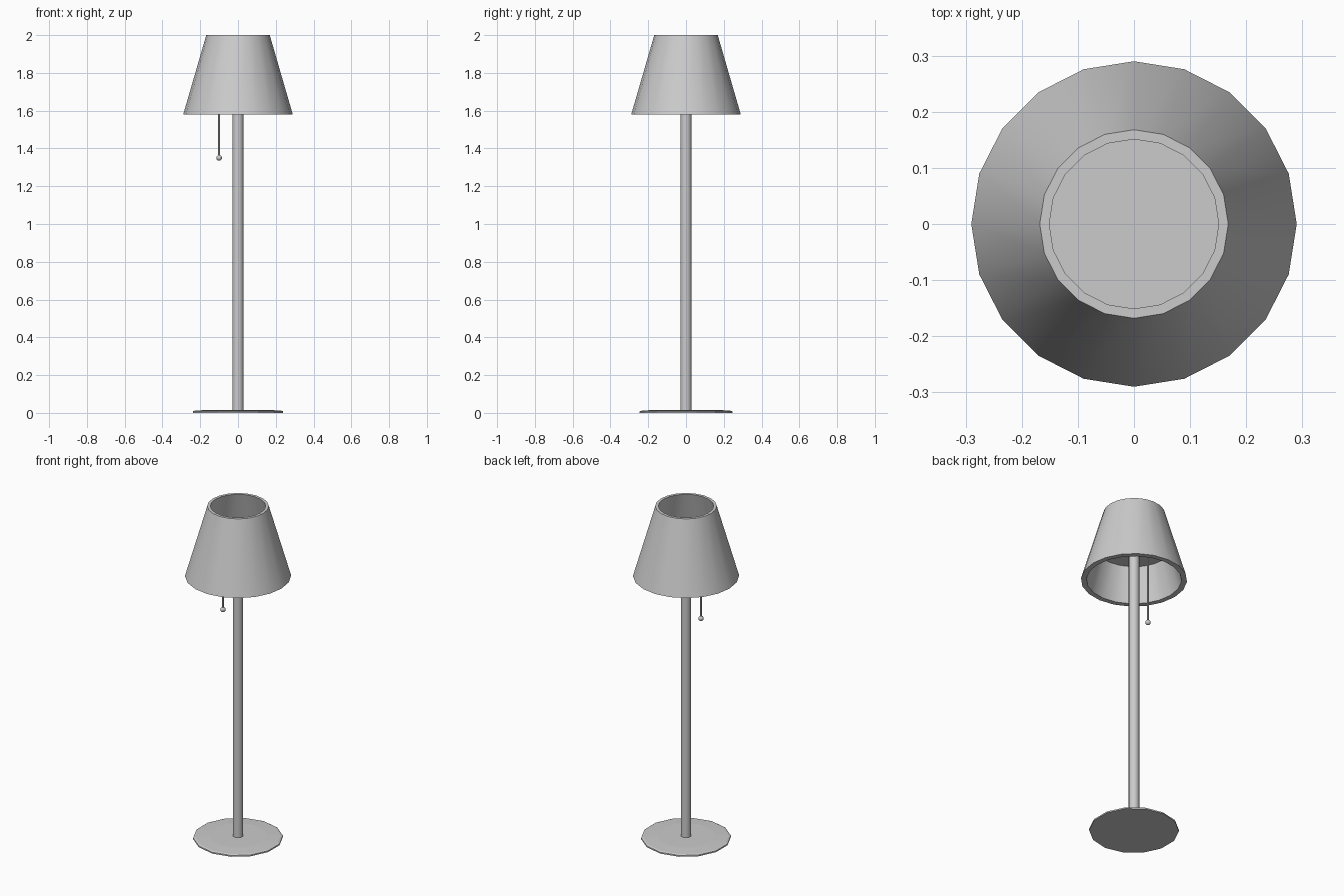
import bpy, bmesh
from math import sin, cos, pi, radians

if "Cube" in bpy.data.objects:
    bpy.data.objects.remove(bpy.data.objects["Cube"])


def lathe(name, profile, sides, closed=False, start=0.0, x=0.0, smooth=True):
    """Revolve (radius, z) points around a vertical axis; open profiles are capped."""
    bm = bmesh.new()
    rings = []
    for r, z in profile:
        rings.append([bm.verts.new((x + r * cos(start + 2 * pi * i / sides),
                                    r * sin(start + 2 * pi * i / sides), z))
                      for i in range(sides)])
    pairs = list(zip(rings, rings[1:]))
    if closed:
        pairs.append((rings[-1], rings[0]))
    for a, b in pairs:
        for i in range(sides):
            j = (i + 1) % sides
            bm.faces.new((a[i], a[j], b[j], b[i]))
    if not closed:
        bm.faces.new(rings[0][::-1])
        bm.faces.new(rings[-1])
    bmesh.ops.recalc_face_normals(bm, faces=bm.faces)
    mesh = bpy.data.meshes.new(name)
    bm.to_mesh(mesh)
    bm.free()
    obj = bpy.data.objects.new(name, mesh)
    bpy.context.collection.objects.link(obj)
    if smooth:
        bpy.ops.object.select_all(action='DESELECT')
        obj.select_set(True)
        bpy.context.view_layer.objects.active = obj
        bpy.ops.object.shade_smooth_by_angle(angle=radians(35))
    return obj


# Thin floor plate with a slightly raised middle
lathe("base", [(0.245, 0), (0.245, 0.008), (0.235, 0.012), (0.16, 0.016)],
      14, start=pi / 2, smooth=False)

# Upright pole, ending under the inner disc
lathe("pole", [(0.029, 0.01), (0.029, 1.785)], 16)

# Hollow tapered shade
lathe("shade", [(0.29, 1.58), (0.168, 2.0), (0.151, 2.0), (0.26, 1.58)],
      20, closed=True)

# Disc inside the shade that carries it on the pole
lathe("shade_disc", [(0.209, 1.783), (0.206, 1.795)], 20)

# Pull cord with a small ball
lathe("pull_cord", [(0.005, 1.35), (0.005, 1.785)], 8, x=-0.10)
bpy.ops.mesh.primitive_uv_sphere_add(segments=12, ring_count=8, radius=0.015,
                                     location=(-0.10, 0, 1.35))
ball = bpy.context.object
ball.name = "pull_ball"
bpy.ops.object.shade_smooth()
